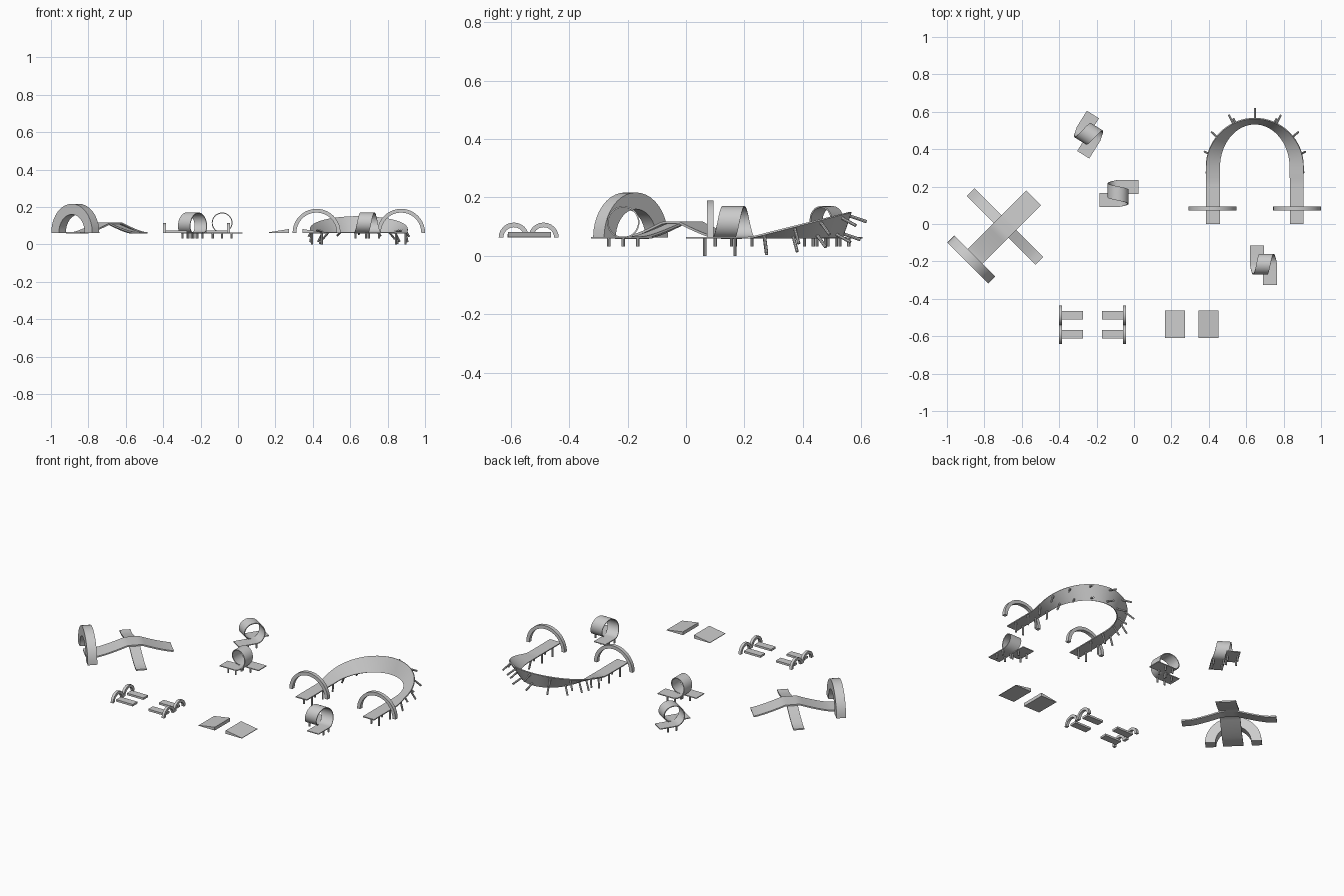
import bpy, math
from mathutils import Vector, Matrix

if "Cube" in bpy.data.objects:
    bpy.data.objects.remove(bpy.data.objects["Cube"])

G = 0.062  # road level


def mesh(name, verts, faces, thick=0, smooth=False):
    me = bpy.data.meshes.new(name)
    me.from_pydata([tuple(v) for v in verts], [], faces)
    ob = bpy.data.objects.new(name, me)
    bpy.context.collection.objects.link(ob)
    if thick:
        m = ob.modifiers.new("thickness", "SOLIDIFY")
        m.thickness, m.offset = thick, 0
    if smooth:
        bpy.ops.object.select_all(action="DESELECT")
        bpy.context.view_layer.objects.active = ob
        ob.select_set(True)
        if thick:
            bpy.ops.object.modifier_apply(modifier="thickness")
        bpy.ops.object.shade_smooth_by_angle(angle=math.radians(30))
    return ob


def ribbon(name, rows, thick=0.006):
    """Road surface from a list of (edge, edge) point pairs."""
    verts = [p for r in rows for p in r]
    faces = [(2*i, 2*i+1, 2*i+3, 2*i+2) for i in range(len(rows)-1)]
    return mesh(name, verts, faces, thick, True)


def pegs(name, items, r=0.0055, n=8):
    """Cylindrical posts from (start, end) pairs in one object."""
    verts, faces = [], []
    for a, b in items:
        q = (b - a).to_track_quat("Z", "Y")
        o = len(verts)
        for p in (a, b):
            for i in range(n):
                t = 2*math.pi*i/n
                verts.append(p + q @ Vector((r*math.cos(t), r*math.sin(t), 0)))
        faces += [(o+i, o+(i+1) % n, o+n+(i+1) % n, o+n+i) for i in range(n)]
        faces += [tuple(o+i for i in reversed(range(n))), tuple(o+n+i for i in range(n))]
    return mesh(name, verts, faces, 0, True)


def arch(name, loc, ro, ri, depth, ang=0, n=20):
    """Half ring standing on the road level, spanning local x."""
    verts, faces = [], []
    M = Matrix.Translation((loc[0], loc[1], G)) @ Matrix.Rotation(ang, 4, "Z")
    for i in range(n+1):
        t = math.pi*i/n
        for r, y in ((ro, -1), (ro, 1), (ri, 1), (ri, -1)):
            verts.append(M @ Vector((r*math.cos(t), y*depth/2, r*math.sin(t))))
    for i in range(n):
        for k in range(4):
            faces.append((4*i+k, 4*i+(k+1) % 4, 4*i+4+(k+1) % 4, 4*i+4+k))
    faces += [(3, 2, 1, 0), tuple(4*n+k for k in range(4))]
    return mesh(name, verts, faces, 0, True)


def wedge(name, x0, x1, y0, y1, h0, h1):
    v = [(x0, y0, G), (x1, y0, G), (x1, y1, G), (x0, y1, G),
         (x0, y0, G+h0), (x1, y0, G+h1), (x1, y1, G+h1), (x0, y1, G+h0)]
    f = [(3, 2, 1, 0), (4, 5, 6, 7), (0, 1, 5, 4), (1, 2, 6, 5), (2, 3, 7, 6), (3, 0, 4, 7)]
    return mesh(name, v, f)


# Banked horseshoe curve
CX, CY = 0.646, 0.305


def horseshoe(s):
    """s runs -1..1 on the arc, beyond that on the straights."""
    a = max(-1, min(1, s)) * math.pi/2
    down = max(0, abs(s)-1) * CY
    o = Vector((CX+0.261*math.sin(a), CY+0.26*math.cos(a)-down, 0))
    i = Vector((CX+0.187*math.sin(a), CY+0.23*math.cos(a)-down, G))
    o.z = G + 0.088*max(0, (o.y-0.22)/0.345)
    return i, o


ribbon("banked_curve", [horseshoe(-2 + i/16) for i in range(65)])
posts = []
for k in (0, 0.3, 0.58, 0.83, 1.12, 1.45, 1.79):
    for s in {k, -k}:
        i, o = horseshoe(s)
        i2, o2 = horseshoe(s+0.01)
        n = ((i2+o2)-(i+o)).cross(o-i).normalized()
        if n.z > 0:
            n = -n
        for f in (0.15, 0.85):
            p = i.lerp(o, f)
            posts.append((p, p + n*0.062))
pegs("banked_curve_posts", posts)
for side, x in (("left", 0.42), ("right", 0.872)):
    arch(side+"_gate_arch", (x, 0.083), 0.128, 0.108, 0.022)


# Corkscrew loops
def loop(name, x, y, deg):
    M = Matrix.Translation((x, y, G)) @ Matrix.Rotation(math.radians(deg), 4, "Z")
    R, hw, sh = 0.053, 0.038, 0.035
    path = [(-sh, 0.1, 0), (-sh, 0.05, 0)]
    for i in range(33):
        t = 2*math.pi*i/32
        path.append((-sh + 2*sh*i/32, -R*math.sin(t), R - R*math.cos(t)))
    path += [(sh, -0.05, 0), (sh, -0.11, 0)]
    ribbon(name, [(M @ Vector((p[0]-hw, p[1], p[2])), M @ Vector((p[0]+hw, p[1], p[2])))
                  for p in path], 0.005)
    ps = []
    for sx, ys in ((-sh, (0.0, 0.05)), (sh, (0.0, -0.05))):
        for yy in ys:
            for e in (-0.028, 0.028):
                ps.append((M @ Vector((sx+e, yy, 0)), M @ Vector((sx+e, yy, -0.03))))
    pegs(name+"_posts", ps)


loop("front_loop", 0.692, -0.215, 0)
loop("middle_loop", -0.085, 0.163, 90)
loop("back_loop", -0.243, 0.482, -32)


# Crossing humps
def hump(name, deg, s0, s1, w, rise):
    M = Matrix.Translation((-0.69, -0.013, G)) @ Matrix.Rotation(math.radians(deg), 4, "Z")
    rows = []
    for i in range(29):
        s = s0 + (s1-s0)*i/28
        u = min(1, max(0, (0.22-abs(s))/0.18))
        z = rise*u**1.3
        rows.append((M @ Vector((s, -w/2, z)), M @ Vector((s, w/2, z))))
    ribbon(name, rows, 0.008)


hump("wide_hump", 45, -0.27, 0.215, 0.112, 0.052)
hump("narrow_hump", -45, -0.26, 0.26, 0.06, 0.046)
arch("tunnel_arch", (-0.87, -0.19), 0.155, 0.098, 0.053, math.radians(-45))

# Jump wedges
wedge("jump_takeoff", 0.165, 0.272, -0.61, -0.463, 0.003, 0.02)
wedge("jump_landing", 0.345, 0.453, -0.61, -0.463, 0.02, 0.003)

# Twin lane gates, mirrored about x = -0.222
for side, m in (("left", -1), ("right", 1)):
    for lane, y in (("front", -0.59), ("back", -0.488)):
        arch(f"{side}_{lane}_lane_arch", (-0.222+m*0.17, y), 0.052, 0.036, 0.016, math.pi/2, 12)
        xs = sorted((-0.222+m*0.162, -0.222+m*0.052))
        wedge(f"{side}_{lane}_lane_plank", xs[0], xs[1], y-0.022, y+0.022, 0.012, 0.012)
